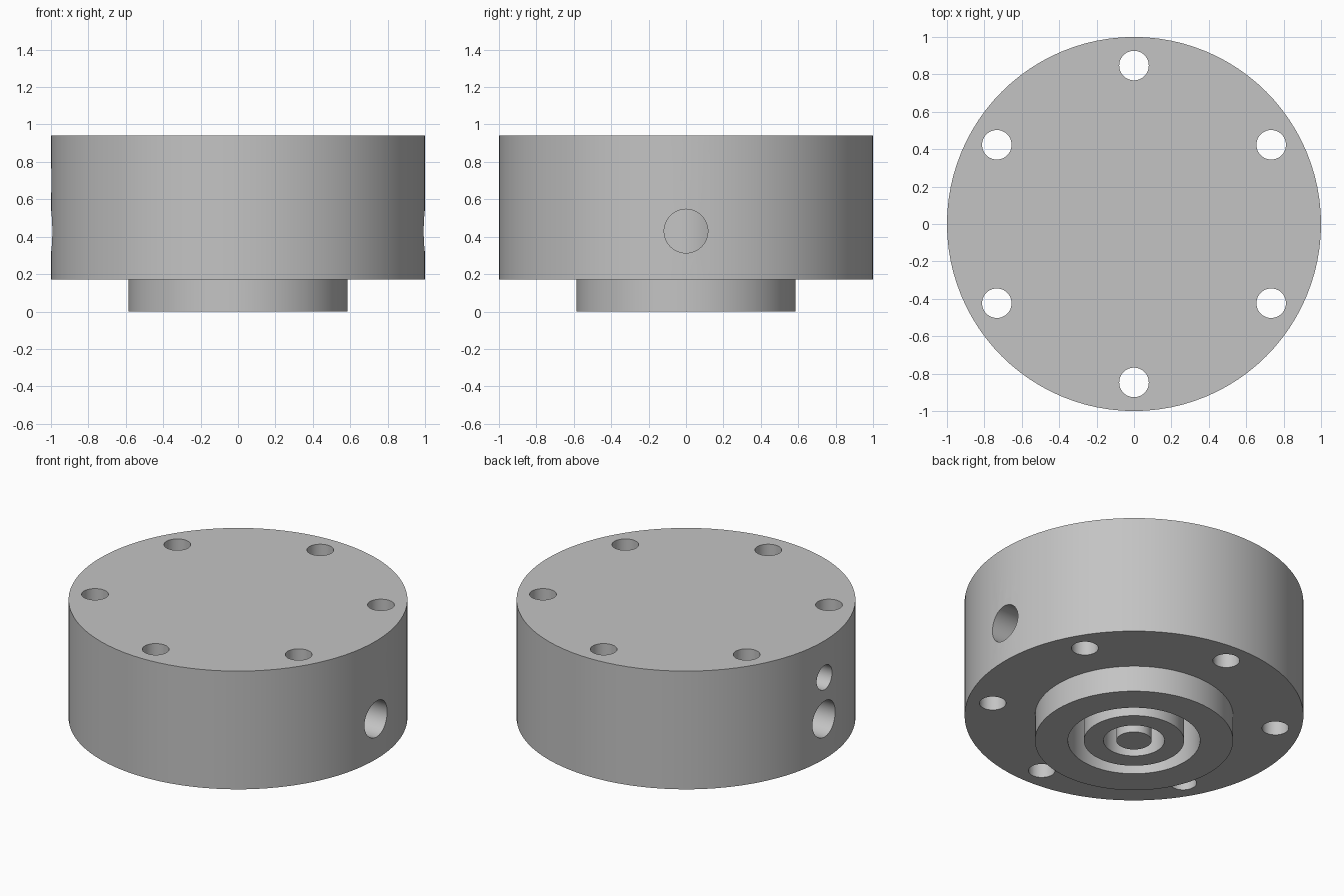
import bpy, bmesh, math
from mathutils import Matrix, Vector

if "Cube" in bpy.data.objects:
    bpy.data.objects.remove(bpy.data.objects["Cube"], do_unlink=True)

SEGMENTS = 96
TOP, FLANGE = 0.94, 0.17
PORT_Z, UPPER_PORT_Z = 0.43, 0.70

# Single metal finish
steel = bpy.data.materials.new("grey steel")
steel.use_nodes = True
steel.diffuse_color = (0.55, 0.55, 0.55, 1)
steel.node_tree.nodes["Principled BSDF"].inputs["Base Color"].default_value = (0.55, 0.55, 0.55, 1)


def add_object(name, bm):
    bmesh.ops.recalc_face_normals(bm, faces=bm.faces)
    mesh = bpy.data.meshes.new(name)
    bm.to_mesh(mesh)
    bm.free()
    obj = bpy.data.objects.new(name, mesh)
    mesh.materials.append(steel)
    bpy.context.collection.objects.link(obj)
    return obj


def lathe(name, profile):
    """Turn an (r, z) outline around the z axis."""
    bm = bmesh.new()
    verts = [bm.verts.new((r, 0, z)) for r, z in profile]
    edges = [bm.edges.new(pair) for pair in zip(verts, verts[1:])]
    bmesh.ops.spin(bm, geom=verts + edges, cent=(0, 0, 0), axis=(0, 0, 1),
                   angle=math.tau, steps=SEGMENTS, use_merge=True)
    bmesh.ops.remove_doubles(bm, verts=bm.verts, dist=1e-4)
    return add_object(name, bm)


def add_drill(bm, radius, start, end):
    """Add a cylinder between two points to the cutter mesh."""
    start, end = Vector(start), Vector(end)
    axis = end - start
    turn = axis.to_track_quat('Z', 'Y').to_matrix().to_4x4()
    bmesh.ops.create_cone(bm, cap_ends=True, segments=48, radius1=radius,
                          radius2=radius, depth=axis.length,
                          matrix=Matrix.Translation((start + end) / 2) @ turn)


# Turned body: centre pin, inner channel, sleeve, outer channel, spigot, flange
body = lathe("body", [
    (0, 0), (0.104, 0), (0.104, 0.78), (0.18, 0.78), (0.18, 0),
    (0.296, 0), (0.296, 0.55), (0.39, 0.55), (0.39, 0),
    (0.585, 0), (0.585, FLANGE), (1, FLANGE), (1, TOP), (0, TOP)])

# Six bolt holes and the side ports that feed the two channels
drills = bmesh.new()
for i in range(6):
    a = math.radians(30 + 60 * i)
    x, y = 0.847 * math.cos(a), 0.847 * math.sin(a)
    add_drill(drills, 0.079, (x, y, 0.1), (x, y, 1.1))
for side in (1, -1):
    add_drill(drills, 0.117, (side * 0.34, 0, PORT_Z), (side * 1.2, 0, PORT_Z))
add_drill(drills, 0.079, (-0.15, 0, UPPER_PORT_Z), (-1.2, 0, UPPER_PORT_Z))
cutter = add_object("hole_cutter", drills)
cutter.hide_render = True

# Drill the body, then drop the cutter
cut = body.modifiers.new("holes", 'BOOLEAN')
cut.operation = 'DIFFERENCE'
cut.solver = 'EXACT'
cut.object = cutter
bpy.ops.object.select_all(action='DESELECT')
bpy.context.view_layer.objects.active = body
body.select_set(True)
bpy.ops.object.modifier_apply(modifier=cut.name)
bpy.data.objects.remove(cutter, do_unlink=True)
bpy.ops.object.shade_smooth_by_angle(angle=math.radians(30))
